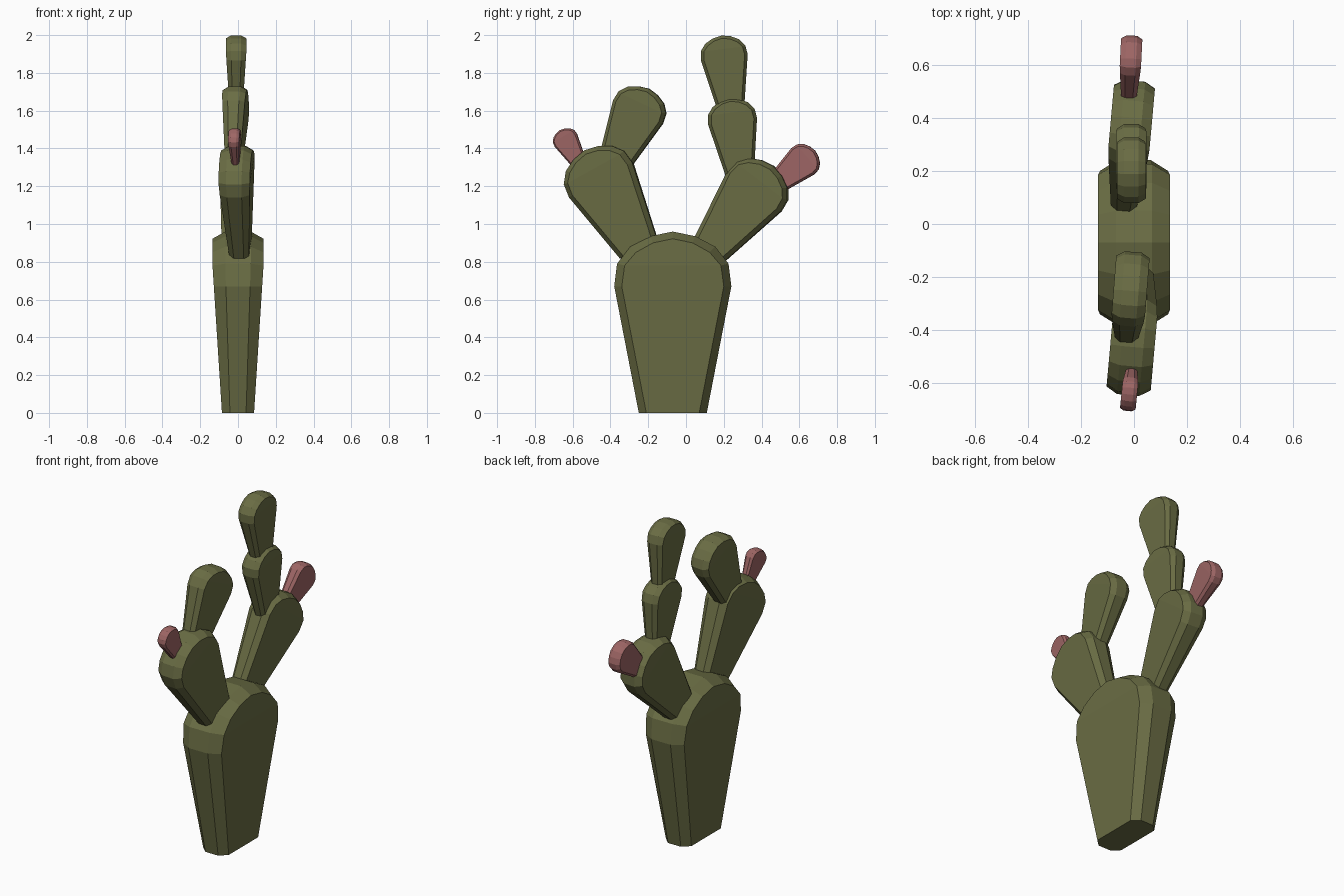
import bpy
from mathutils import Matrix, Vector

cube = bpy.data.objects.get("Cube")
if cube:
    bpy.data.objects.remove(cube, do_unlink=True)


def material(name, rgb):
    mat = bpy.data.materials.new(name)
    mat.use_nodes = True
    color = (*rgb, 1.0)
    mat.diffuse_color = color
    bsdf = mat.node_tree.nodes["Principled BSDF"]
    bsdf.inputs["Base Color"].default_value = color
    bsdf.inputs["Roughness"].default_value = 0.9
    return mat


# Half outlines of a pad (half width, height): full rim and the inset flat face
PAD_LENGTH = 0.96
RIM = [(0.18, 0), (0.31, 0.67), (0.295, 0.79), (0.225, 0.88), (0.12, 0.935), (0, PAD_LENGTH)]
FACE = [(0.14, 0), (0.27, 0.67), (0.255, 0.78), (0.195, 0.85), (0.105, 0.9), (0, 0.922)]


def half_thickness(z):
    return 0.085 + 0.05 * min(z / 0.78, 1)


def full_loop(half):
    return half + [(-w, z) for w, z in reversed(half[:-1])]


# One faceted pad: two flat faces, chamfers and a flat rim, closed at the base
def pad_mesh(name, mat):
    verts, faces = [], []
    for half, side in ((FACE, -1), (RIM, -0.5), (RIM, 0.5), (FACE, 1)):
        verts += [(side * half_thickness(z), w, z) for w, z in full_loop(half)]
    n = len(RIM) * 2 - 1
    for ring in range(3):
        for i in range(n - 1):
            a = ring * n + i
            faces.append((a, a + 1, a + n + 1, a + n))
    faces.append([r * n for r in range(4)] + [r * n + n - 1 for r in reversed(range(4))])
    # Each flat face is a tapered lower part and a level rounded top
    for start in (0, 3 * n):
        end = start + n - 1
        for i in range(2):
            faces.append((start + i, start + i + 1, end - i - 1, end - i))
        faces.append(list(range(start + 2, end - 1)))
    mesh = bpy.data.meshes.new(name)
    mesh.from_pydata(verts, [], faces)
    mesh.materials.append(mat)
    import_normals(mesh)
    return mesh


def import_normals(mesh):
    import bmesh
    bm = bmesh.new()
    bm.from_mesh(mesh)
    bmesh.ops.recalc_face_normals(bm, faces=bm.faces)
    bm.to_mesh(mesh)
    bm.free()


# Place a pad from its base point to its tip, turned slightly about z
def place(name, mesh, x, base, tip, yaw=0.0):
    dy, dz = tip[0] - base[0], tip[1] - base[1]
    axis = Vector((yaw * dy, dy, dz))
    scale = axis.length / PAD_LENGTH
    axis.normalize()
    normal = Vector((1, -yaw, 0)).normalized()
    across = axis.cross(normal)
    rot = Matrix((normal, across, axis)).transposed().to_4x4()
    obj = bpy.data.objects.new(name, mesh)
    bpy.context.collection.objects.link(obj)
    obj.matrix_world = Matrix.Translation((x, *base)) @ rot @ Matrix.Scale(scale, 4)


green_pad = pad_mesh("green_pad", material("cactus green", (0.145, 0.153, 0.058)))
pink_pad = pad_mesh("pink_pad", material("fruit pink", (0.342, 0.133, 0.130)))

# Trunk and lower pads
place("trunk_pad", green_pad, 0, (-0.07, 0), (-0.07, 0.96))
place("front_lower_pad", green_pad, 0.013, (-0.25, 0.87), (-0.535, 1.39), 0.09)
place("back_lower_pad", green_pad, -0.033, (0.13, 0.87), (0.464, 1.307), 0.09)

# Upper pads
place("front_upper_pad", green_pad, -0.025, (-0.386, 1.31), (-0.196, 1.716), 0.08)
place("back_middle_pad", green_pad, -0.01, (0.285, 1.264), (0.23, 1.665))
place("back_top_pad", green_pad, -0.01, (0.237, 1.615), (0.188, 1.998))

# Fruits
place("front_fruit", pink_pad, -0.01, (-0.562, 1.316), (-0.667, 1.497), 0.1)
place("back_fruit", pink_pad, -0.02, (0.467, 1.203), (0.684, 1.388), 0.05)
